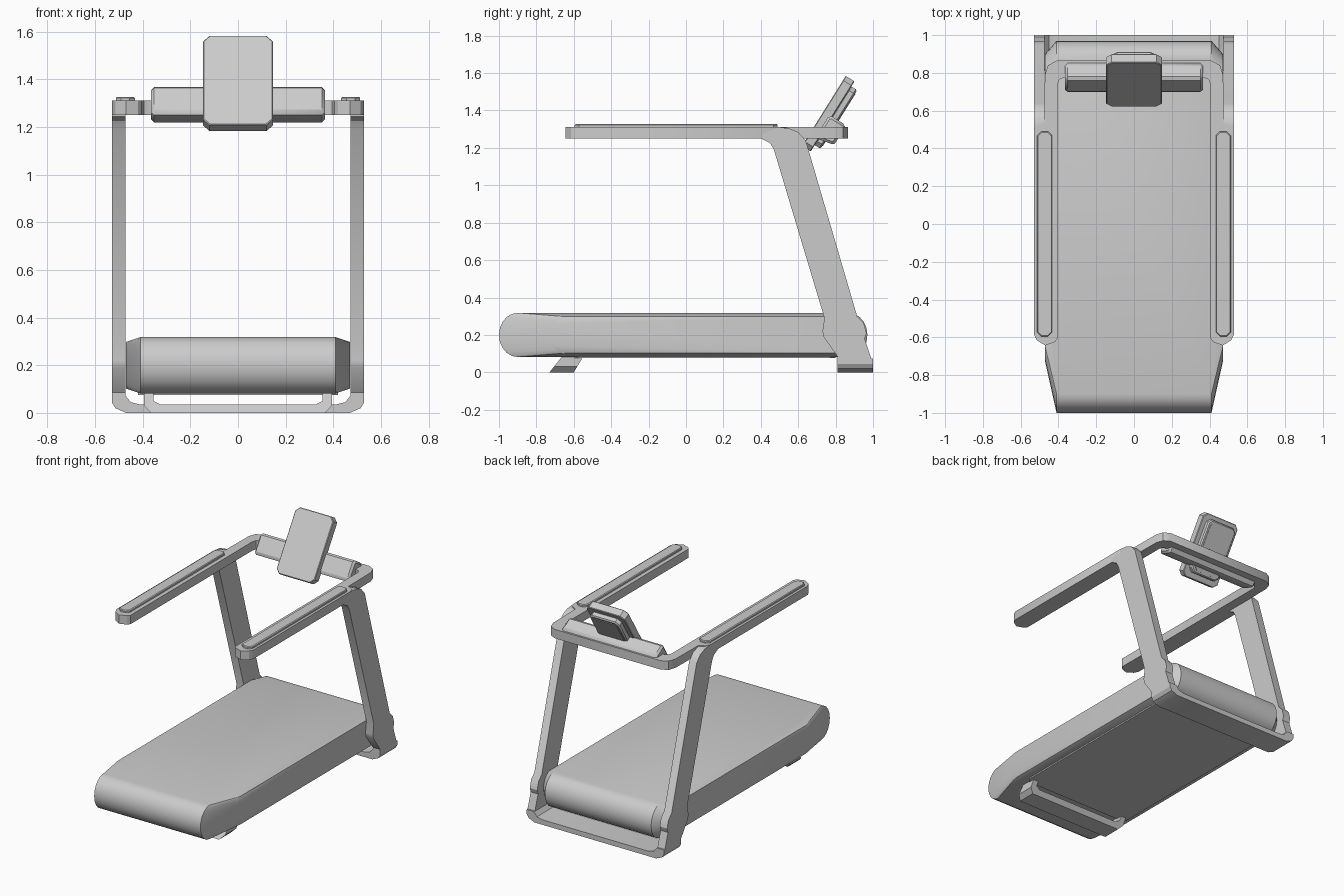
import bpy, bmesh, math
from mathutils import Vector

old = bpy.data.objects.get("Cube")
if old:
    bpy.data.objects.remove(old, do_unlink=True)

grey = bpy.data.materials.new("light_grey")
grey.use_nodes = True
grey.diffuse_color = (0.6, 0.6, 0.6, 1)
grey.node_tree.nodes["Principled BSDF"].inputs["Base Color"].default_value = (0.6, 0.6, 0.6, 1)

X, Y, Z = Vector((1, 0, 0)), Vector((0, 1, 0)), Vector((0, 0, 1))


def loft(name, sections, bevel=0.0, mirror=False, smooth=30):
    """Skin equal-length closed sections and cap both ends."""
    bm = bmesh.new()
    rings = [[bm.verts.new(p) for p in s] for s in sections]
    n = len(rings[0])
    for a, b in zip(rings, rings[1:]):
        for i in range(n):
            j = (i + 1) % n
            bm.faces.new((a[i], a[j], b[j], b[i]))
    bm.faces.new(rings[0])
    bm.faces.new(rings[-1])
    bmesh.ops.recalc_face_normals(bm, faces=bm.faces)
    mesh = bpy.data.meshes.new(name)
    bm.to_mesh(mesh)
    bm.free()
    mesh.materials.append(grey)
    obj = bpy.data.objects.new(name, mesh)
    bpy.context.collection.objects.link(obj)
    bpy.ops.object.select_all(action='DESELECT')
    obj.select_set(True)
    bpy.context.view_layer.objects.active = obj
    bpy.ops.object.shade_smooth_by_angle(angle=math.radians(smooth))
    if bevel:
        m = obj.modifiers.new("soft_edges", 'BEVEL')
        m.width, m.segments, m.limit_method = bevel, 1, 'ANGLE'
        m.angle_limit = math.radians(50)
    if mirror:
        obj.modifiers.new("other_side", 'MIRROR')
    return obj


def prism(name, pts, u, v, w, start, end, origin=Vector(), **kw):
    """Extrude a flat outline given in u, v along w."""
    return loft(name, [[origin + u * a + v * b + w * d for a, b in pts] for d in (start, end)], **kw)


def both_sides(half):
    return half + [(-a, b) for a, b in reversed(half)]


def chamfered(hw, low, high, c):
    return both_sides([(hw - c, low), (hw, low + c), (hw, high - c), (hw - c, high)])


# Deck with rounded ends; the flanks are smaller so the corners taper
def deck_section(x, front, back, ry, rz, steps=10):
    ring = []
    for i in range(steps + 1):
        t = math.pi * (0.5 + i / steps)
        ring.append(Vector((x, front + ry * math.cos(t), 0.2 + rz * math.sin(t))))
    for i in range(steps + 1):
        t = math.pi * (-0.5 + i / steps)
        ring.append(Vector((x, back + ry * math.cos(t), 0.2 + rz * math.sin(t))))
    return ring


belt = (-0.9, 0.87, 0.1, 0.118)
flank = (-0.65, 0.82, 0.08, 0.098)
loft("running_deck", [deck_section(-0.47, *flank), deck_section(-0.41, *belt),
                      deck_section(0.41, *belt), deck_section(0.47, *flank)], smooth=25)
prism("deck_underside", chamfered(0.42, -0.6, 0.8, 0.03), X, Y, Z, 0.076, 0.1)

# Front stand: a slanted U-shaped foot
stand = both_sides([(0.325, 0.035), (0.355, 0.05), (0.355, 0.09), (0.395, 0.09),
                    (0.395, 0.03), (0.365, 0.0)])
loft("front_stand", [[Vector((a, y0 + s * b, b)) for a, b in stand]
                     for y0, s in ((-0.73, 0.8), (-0.6, 0.6))])

# Rear foot: U-shaped base bar joining the uprights
foot = both_sides([(0.41, 0.035), (0.45, 0.045), (0.475, 0.075), (0.53, 0.075),
                   (0.53, 0.045), (0.515, 0.02), (0.47, 0.0)])
prism("rear_foot", foot, X, Z, Y, 0.81, 1.0)

# Leaning uprights with a swelling beside the deck
upright = [(0.81, 0.05), (0.81, 0.085), (0.735, 0.19), (0.73, 0.22), (0.74, 0.29),
           (0.47, 1.19), (0.45, 1.225), (0.41, 1.245), (0.41, 1.275), (0.5, 1.31), (0.55, 1.305),
           (0.6, 1.285), (0.64, 1.24), (0.915, 0.3), (0.95, 0.265), (0.965, 0.21),
           (0.955, 0.18), (0.998, 0.05)]
prism("upright", upright, Y, Z, X, 0.473, 0.53, mirror=True)

# Handrail: two arms joined by a rear crossbar
rail = both_sides([(0.37, 0.775), (0.395, 0.765), (0.405, 0.74), (0.405, -0.605),
                   (0.42, -0.625), (0.47, -0.643), (0.515, -0.615), (0.53, -0.585),
                   (0.53, 0.49), (0.515, 0.52), (0.475, 0.54), (0.472, 0.79),
                   (0.455, 0.84), (0.41, 0.865)])
prism("handrail", rail, X, Y, Z, 1.25, 1.312)

# Raised grip pads on the arms
pad = [(0.473 + a, b) for a, b in chamfered(0.04, -0.595, 0.49, 0.022)]
prism("grip_pad", pad, X, Y, Z, 1.3, 1.327, bevel=0.005, mirror=True)

# Console bar
console = [(0.695, 1.262), (0.76, 1.365), (0.78, 1.368), (0.85, 1.325),
           (0.852, 1.31), (0.795, 1.222), (0.78, 1.22), (0.7, 1.25)]
prism("console_bar", console, Y, Z, X, -0.365, 0.365, bevel=0.02)

# Tilted display with a stepped back housing
up, back = Vector((0, 0.53, 0.848)), Vector((0, 0.848, -0.53))
base = Vector((0, 0.62, 1.21))
prism("display", chamfered(0.147, 0.0, 0.442, 0.028), X, up, back, 0, 0.055, base, bevel=0.004)
prism("display_housing", chamfered(0.115, 0.04, 0.41, 0.025), X, up, back, 0.05, 0.092, base, bevel=0.008)
prism("display_back_panel", chamfered(0.095, 0.06, 0.39, 0.02), X, up, back, 0.09, 0.095, base)
